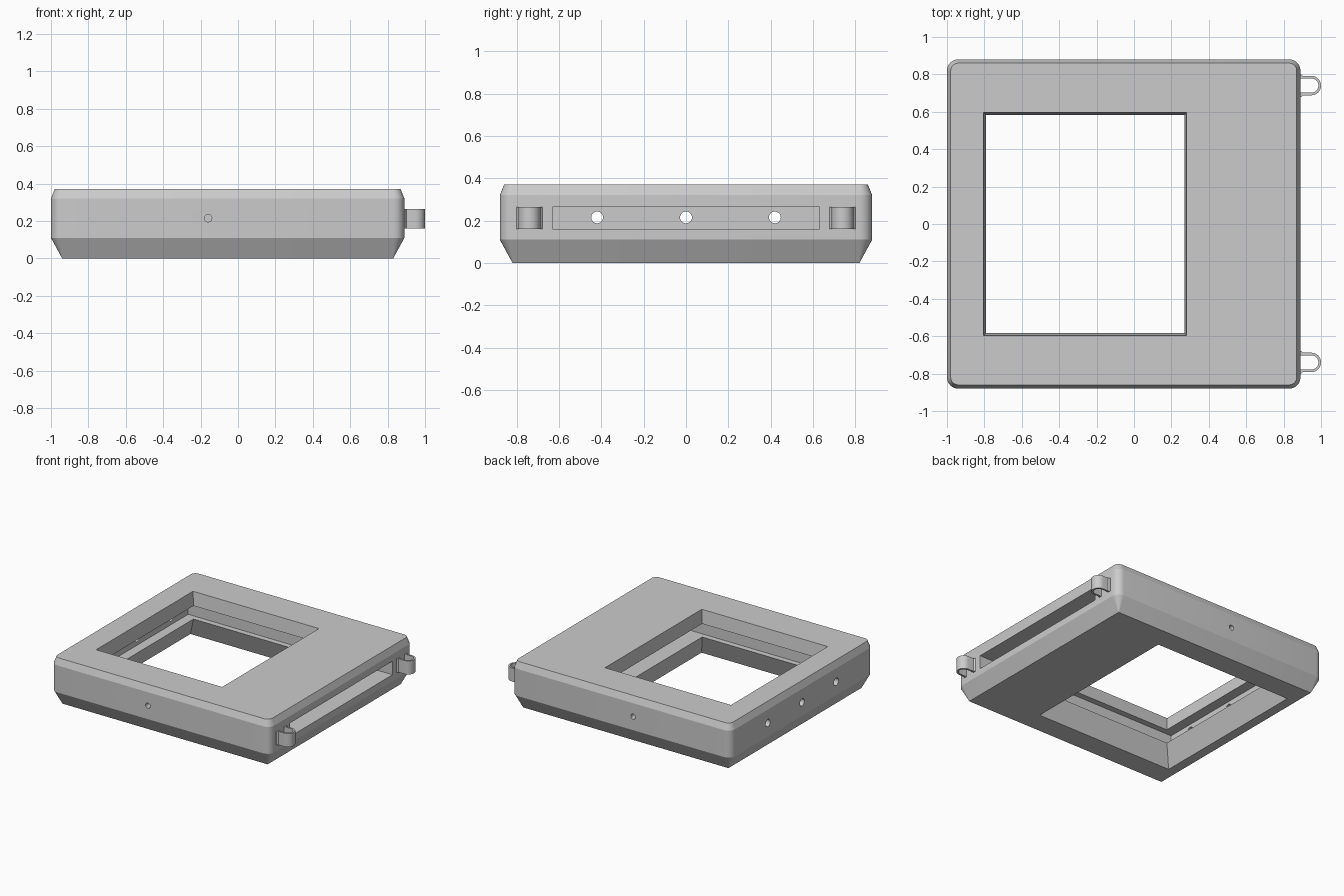
import bpy, bmesh, math
from mathutils import Vector

cube = bpy.data.objects.get("Cube")
if cube:
    bpy.data.objects.remove(cube, do_unlink=True)

grey = bpy.data.materials.new("light grey plastic")
grey.use_nodes = True
grey.diffuse_color = (0.6, 0.6, 0.6, 1)
grey.node_tree.nodes["Principled BSDF"].inputs["Base Color"].default_value = (0.6, 0.6, 0.6, 1)


def finish(name, bm):
    bmesh.ops.recalc_face_normals(bm, faces=bm.faces)
    mesh = bpy.data.meshes.new(name)
    bm.to_mesh(mesh)
    bm.free()
    mesh.materials.append(grey)
    obj = bpy.data.objects.new(name, mesh)
    bpy.context.collection.objects.link(obj)
    return obj


def loft(name, rings):
    """Skin a stack of equal-length rings and cap both ends."""
    bm = bmesh.new()
    loops = [[bm.verts.new(p) for p in ring] for ring in rings]
    n = len(loops[0])
    for a, b in zip(loops, loops[1:]):
        for i in range(n):
            j = (i + 1) % n
            bm.faces.new((a[i], a[j], b[j], b[i]))
    bm.faces.new(loops[0][::-1])
    bm.faces.new(loops[-1])
    return finish(name, bm)


def rect(x0, x1, y, z):
    return [(x0, -y, z), (x1, -y, z), (x1, y, z), (x0, y, z)]


def rounded_rect(inset, z, radius=0.06, steps=6):
    cx, hx, hy = -0.055, 0.945, 0.88
    r = max(radius - inset, 0.003)
    pts = []
    for k, (sx, sy) in enumerate([(1, 1), (-1, 1), (-1, -1), (1, -1)]):
        for i in range(steps + 1):
            a = math.radians(90 * (k + i / steps))
            pts.append((cx + sx * (hx - inset - r) + r * math.cos(a),
                        sy * (hy - inset - r) + r * math.sin(a), z))
    return pts


def drill(name, centre, direction, radius, depth):
    bm = bmesh.new()
    bmesh.ops.create_cone(bm, cap_ends=True, segments=24, radius1=radius,
                          radius2=radius, depth=depth)
    obj = finish(name, bm)
    obj.rotation_euler = Vector(direction).to_track_quat('Z', 'Y').to_euler()
    obj.location = centre
    return obj


def activate(obj):
    bpy.ops.object.select_all(action='DESELECT')
    obj.select_set(True)
    bpy.context.view_layer.objects.active = obj


def cut(target, cutter):
    cutter.hide_render = True
    mod = target.modifiers.new("cut", 'BOOLEAN')
    mod.operation = 'DIFFERENCE'
    mod.solver = 'EXACT'
    mod.object = cutter
    activate(target)
    bpy.ops.object.modifier_apply(modifier=mod.name)
    bpy.data.objects.remove(cutter, do_unlink=True)


# Frame body: bevelled underside, upright sides, slim top chamfer
body = loft("frame_body", [rounded_rect(i, z) for i, z in
                           [(0.06, 0), (0, 0.11), (0, 0.32), (0.02, 0.37)]])

# Window flaring towards both faces
cut(body, loft("window_cutter", [rect(-0.87, 0.325, 0.655, -0.01),
                                 rect(-0.79, 0.268, 0.582, 0.17),
                                 rect(-0.79, 0.268, 0.582, 0.255),
                                 rect(-0.806, 0.282, 0.597, 0.38)]))

# Inner slot, open on one side
cut(body, loft("slot_cutter", [rect(-0.87, 1.0, 0.63, 0.16),
                               rect(-0.87, 1.0, 0.63, 0.265)]))

# Three holes through the closed end, one blind hole in the front and back
for y in (-0.42, 0, 0.42):
    cut(body, drill("end_hole_cutter", (-0.95, y, 0.215), (1, 0, 0), 0.028, 0.3))
for side in (-1, 1):
    cut(body, drill("side_hole_cutter", (-0.16, side * 0.88, 0.215), (0, 1, 0), 0.02, 0.3))

activate(body)
bpy.ops.object.shade_smooth_by_angle(angle=math.radians(20))


# Strap loops: U-shaped bands with flared feet
def strap_loop(name, y):
    def outline(half, flare):
        pts = [(0.88, -flare), (0.892, -flare), (0.902, -half)]
        for i in range(17):
            a = math.radians(-90 + 180 * i / 16)
            pts.append((0.948 + half * math.cos(a), half * math.sin(a)))
        return pts + [(0.902, half), (0.892, flare), (0.88, flare)]
    ring = outline(0.052, 0.062) + outline(0.038, 0.038)[::-1]
    n = len(ring) // 2
    bm = bmesh.new()
    low = [bm.verts.new((px, y + py, 0.16)) for px, py in ring]
    top = [bm.verts.new((px, y + py, 0.265)) for px, py in ring]
    for i in range(2 * n):
        j = (i + 1) % (2 * n)
        bm.faces.new((low[i], low[j], top[j], top[i]))
    for i in range(n - 1):
        a, b = 2 * n - 1 - i, 2 * n - 2 - i
        for v in (low, top):
            bm.faces.new((v[i], v[i + 1], v[b], v[a]))
    obj = finish(name, bm)
    activate(obj)
    bpy.ops.object.shade_smooth_by_angle(angle=math.radians(30))


strap_loop("front_strap_loop", -0.74)
strap_loop("back_strap_loop", 0.74)
